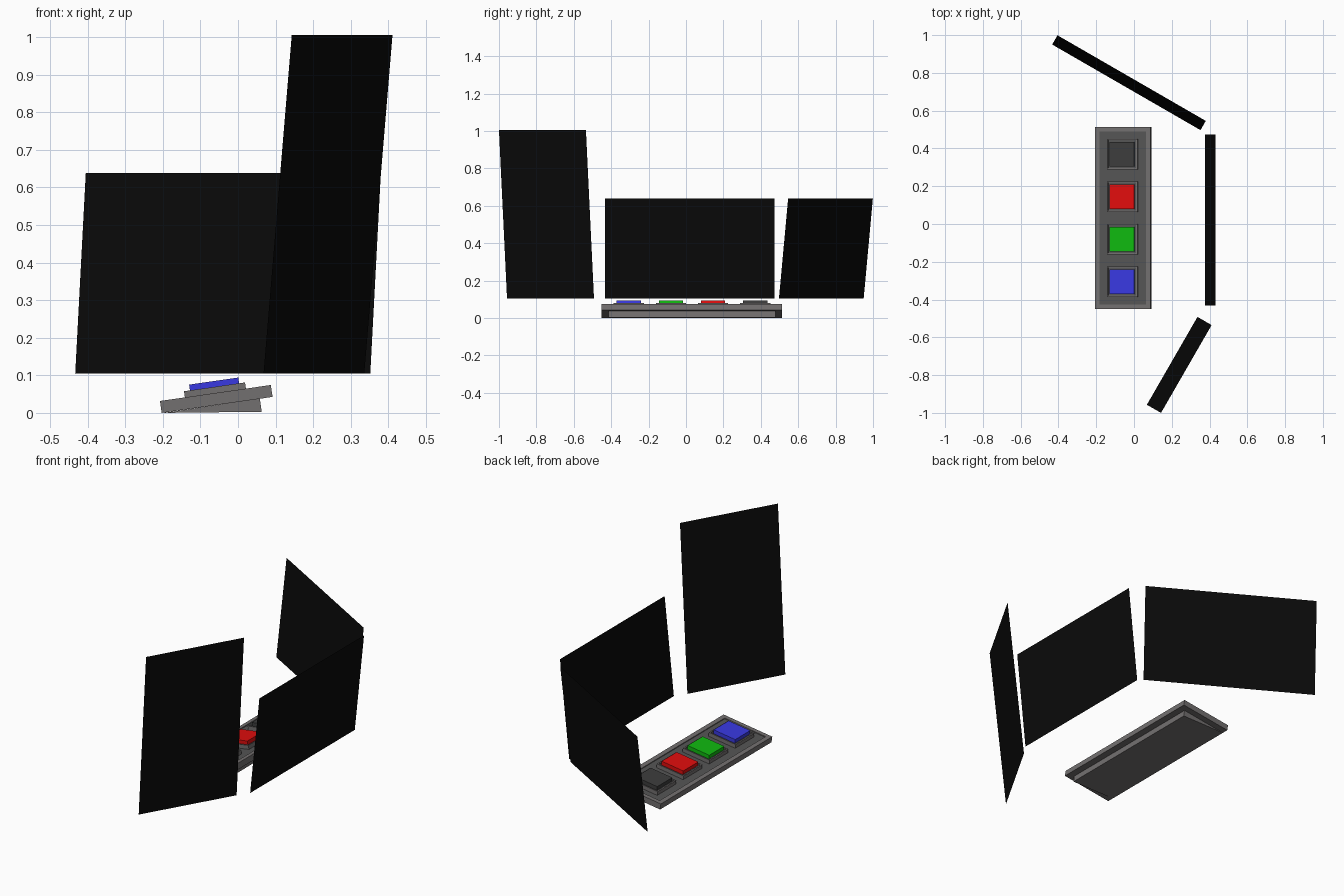
import bpy, bmesh
from math import radians, cos, sin
from mathutils import Matrix, Vector

if "Cube" in bpy.data.objects:
    bpy.data.objects.remove(bpy.data.objects["Cube"])


def material(name, r, g, b):
    m = bpy.data.materials.new(name)
    m.diffuse_color = (r, g, b, 1)
    m.use_nodes = True
    m.node_tree.nodes["Principled BSDF"].inputs["Base Color"].default_value = m.diffuse_color
    return m


GREY = material("grey_casing", .17, .16, .16)
PANEL = material("dark_panel", .09, .09, .09)
BLACK = material("black_screen", .003, .003, .003)

# Console frame: sloped, rising towards +x, origin at its low bottom edge
TILT = radians(8.2)
CY = .032
FRAME = Matrix.Translation((-.203, CY, 0)) @ Matrix.Rotation(-TILT, 4, 'Y')


def make(name, bm, mats, matrix=None):
    me = bpy.data.meshes.new(name)
    bm.to_mesh(me)
    bm.free()
    for m in mats:
        me.materials.append(m)
    ob = bpy.data.objects.new(name, me)
    if matrix:
        ob.matrix_world = matrix
    bpy.context.collection.objects.link(ob)
    return ob


def box(name, centre, size, mats, inset=0, depth=0):
    """Box in the console frame, optionally with a recessed top."""
    bm = bmesh.new()
    bmesh.ops.create_cube(bm, size=1)
    bmesh.ops.scale(bm, vec=size, verts=bm.verts)
    bmesh.ops.translate(bm, vec=centre, verts=bm.verts)
    if inset:
        bm.normal_update()
        top = max(bm.faces, key=lambda f: f.calc_center_median().z)
        bmesh.ops.inset_region(bm, faces=[top], thickness=inset)
        floor = bmesh.ops.extrude_discrete_faces(bm, faces=[top])["faces"][0]
        bmesh.ops.translate(bm, vec=(0, 0, -depth), verts=floor.verts)
        floor.material_index = 1
    return make(name, bm, mats, FRAME)


def screen(name, a, b, lean, z0, z1):
    """Single-sheet screen standing on the line a-b and leaning outwards."""
    bm = bmesh.new()
    lean = Vector(lean)
    a, b = Vector(a), Vector(b)
    pts = [(*a, z0), (*b, z0), (*(b + lean), z1), (*(a + lean), z1)]
    bm.faces.new([bm.verts.new(p) for p in pts])
    make(name, bm, [BLACK])


# Screens
screen("middle_screen", (.376, .474), (.376, -.432), (.056, 0), .105, .638)
screen("back_screen", (-.433, .95), (.352, .497), (.028, .049), .105, .638)
screen("tall_front_screen", (.336, -.492), (.068, -.957), (.075, -.043), .105, 1.005)

# Console top plate with recessed panel
W, T = .298, .032
box("console_plate", (W / 2, 0, T / 2), (W, .965, T), [GREY, PANEL], .034, .005)

# Wedge base under the plate
bm = bmesh.new()
prof = [(-.198, .0), (.063, .003), (.058, .038)]
f = bm.faces.new([bm.verts.new((x, CY - .447, z)) for x, z in prof])
ext = bmesh.ops.extrude_face_region(bm, geom=[f])["geom"]
bmesh.ops.translate(bm, vec=(0, .894, 0),
                    verts=[g for g in ext if isinstance(g, bmesh.types.BMVert)])
bmesh.ops.recalc_face_normals(bm, faces=bm.faces)
make("wedge_base", bm, [GREY])

# Buttons in square surrounds
colours = [("blue", .04, .04, .75), ("red_green", 0, 0, 0)]
colours = [("blue", .04, .04, .75), ("green", .005, .48, .005),
           ("red", .75, .004, .004), ("charcoal", .045, .045, .045)]
for i, (label, *rgb) in enumerate(colours):
    y = (i - 1.5) * .225
    u = W / 2
    box(label + "_button_surround", (u, y, .0375), (.164, .162, .022),
        [GREY, PANEL], .01, .006)
    box(label + "_button", (u, y, .053), (.132, .13, .022),
        [material(label + "_button", *rgb)])
